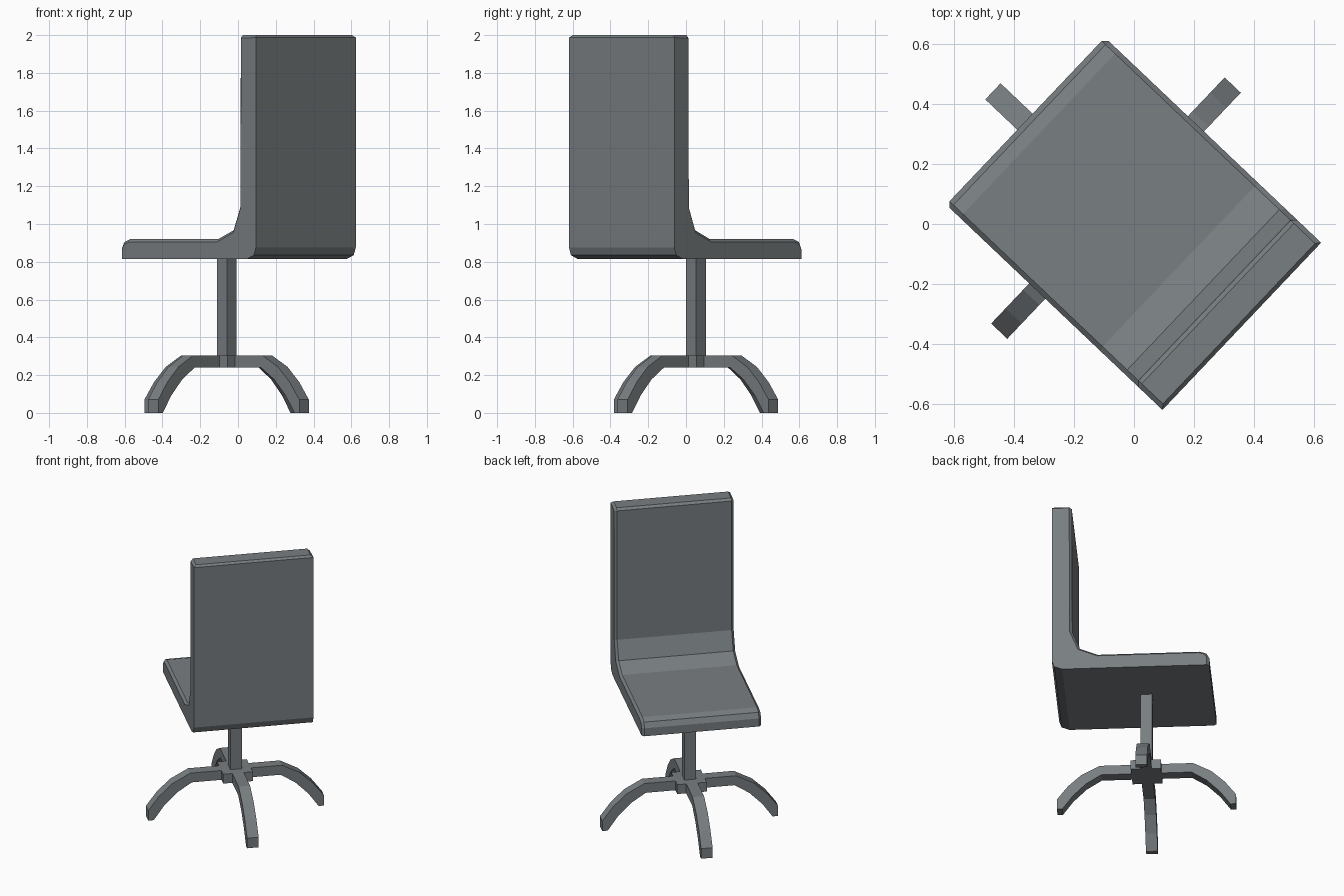
import bpy, bmesh, math
from mathutils import Matrix, Vector

if "Cube" in bpy.data.objects:
    bpy.data.objects.remove(bpy.data.objects["Cube"])

TURN = math.radians(46.5)                      # whole chair is turned about z
grey = bpy.data.materials.new("slate grey")
grey.diffuse_color = (0.19, 0.21, 0.222, 1)
grey.use_nodes = True
grey.node_tree.nodes["Principled BSDF"].inputs["Base Color"].default_value = grey.diffuse_color


def finish(name, bm, matrix):
    bmesh.ops.recalc_face_normals(bm, faces=bm.faces)
    me = bpy.data.meshes.new(name)
    bm.to_mesh(me)
    bm.free()
    me.materials.append(grey)
    ob = bpy.data.objects.new(name, me)
    ob.matrix_world = matrix
    bpy.context.collection.objects.link(ob)
    return ob


def extrude_profile(points, half):
    """Side profile (y, z) extruded along x, centred on x = 0."""
    bm = bmesh.new()
    face = bm.faces.new([bm.verts.new((-half, y, z)) for y, z in points])
    new = bmesh.ops.extrude_face_region(bm, geom=[face])["geom"]
    bmesh.ops.translate(bm, vec=(2 * half, 0, 0),
                        verts=[v for v in new if isinstance(v, bmesh.types.BMVert)])
    return bm


def box(name, half, z0, z1, matrix):
    pts = [(-half, z0), (half, z0), (half, z1), (-half, z1)]
    return finish(name, extrude_profile(pts, half), matrix)


turn = Matrix.Rotation(TURN, 4, 'Z')

# One-piece seat and backrest shell (local y points to the seat front)
shell = [(-0.43, 0.815), (0.498, 0.815), (0.498, 0.87), (0.48, 0.905),
         (0.436, 0.92), (-0.205, 0.92), (-0.318, 0.967), (-0.367, 1.09),
         (-0.37, 1.985), (-0.385, 2.0), (-0.482, 2.0), (-0.495, 1.987),
         (-0.495, 0.875), (-0.48, 0.835)]
bm = extrude_profile(shell, 0.384)
# Chamfer the side edges of the sitting surface, seat front and top
rim = [e for e in bm.edges
       if abs(e.verts[0].co.x - e.verts[1].co.x) < 1e-4
       and all(v.co.y > -0.484 for v in e.verts)
       and max(v.co.z for v in e.verts) > 0.84]
bmesh.ops.bevel(bm, geom=rim, offset=0.016, segments=1, affect='EDGES')
finish("seat_and_backrest", bm, turn)

# Pedestal column and square hub
base = turn @ Matrix.Translation((-0.003, 0.08, 0))
box("column", 0.037, 0.29, 0.82, base)
box("hub", 0.095, 0.24, 0.305, base)

# Four arched legs
leg = [(0.05, 0.24), (0.285, 0.24), (0.38, 0.178), (0.53, 0.0), (0.565, 0.0),
       (0.565, 0.07), (0.41, 0.241), (0.295, 0.305), (0.05, 0.305)]
leg[3:4] = [(0.465, 0.092), (0.53, 0.0)]
leg[7:8] = [(0.495, 0.163), (0.41, 0.243)]
for i in range(4):
    finish(f"leg_{i + 1}", extrude_profile(leg, 0.037),
           base @ Matrix.Rotation(i * math.pi / 2, 4, 'Z'))
